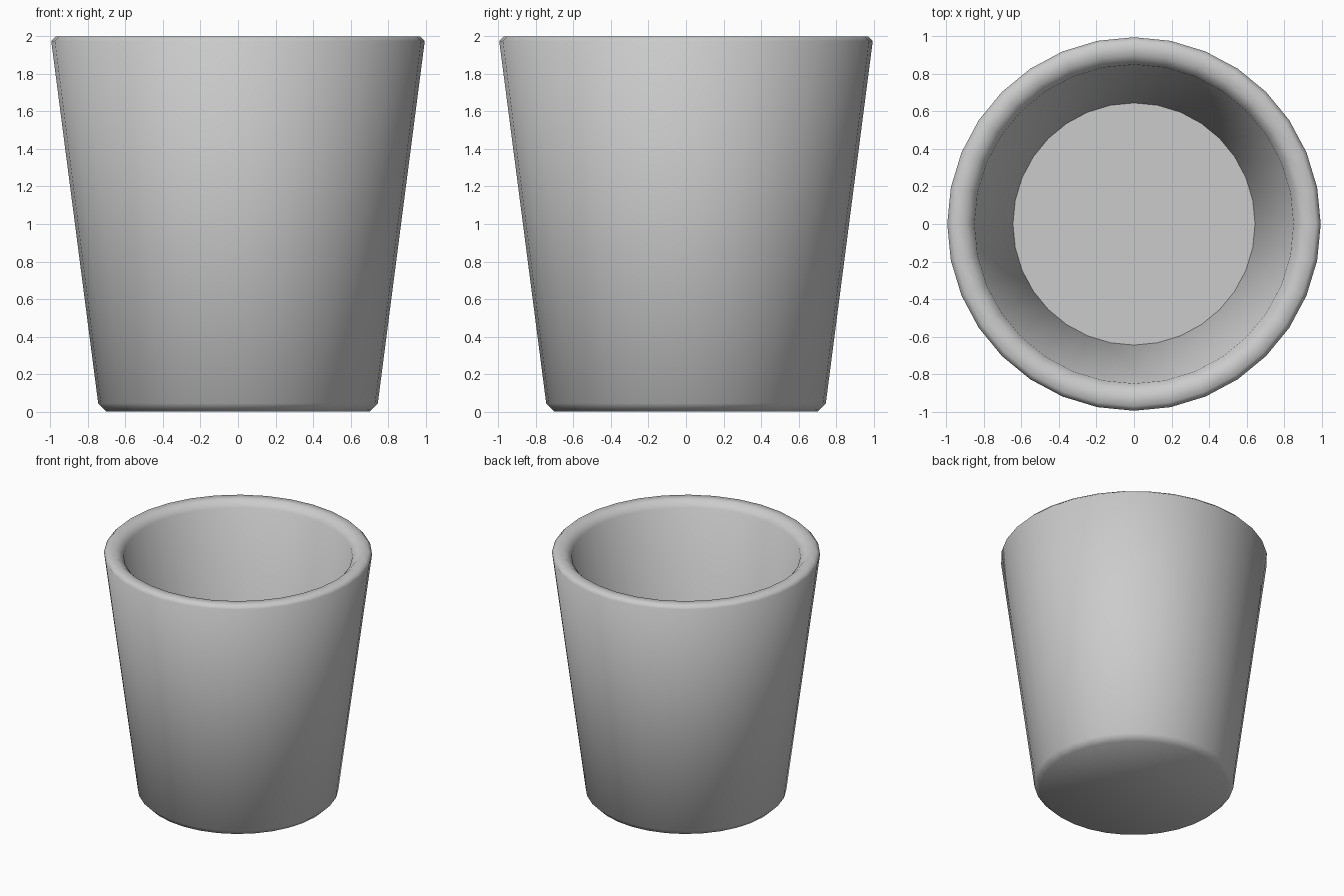
import bpy, bmesh, math

if "Cube" in bpy.data.objects:
    bpy.data.objects.remove(bpy.data.objects["Cube"])

SIDES = 32
# Half section (radius, height): underside, outer wall, bevelled rim, inner wall, floor
PROFILE = [
    (0.70, 0.0), (0.745, 0.045), (0.995, 1.975), (0.97, 2.0),
    (0.90, 2.0), (0.85, 1.95), (0.645, 0.2),
]

bm = bmesh.new()
rings = []
for r, z in PROFILE:
    rings.append([bm.verts.new((r * math.cos(2 * math.pi * i / SIDES),
                                r * math.sin(2 * math.pi * i / SIDES), z))
                  for i in range(SIDES)])

# Walls between neighbouring rings
for low, high in zip(rings, rings[1:]):
    for i in range(SIDES):
        j = (i + 1) % SIDES
        bm.faces.new((low[i], low[j], high[j], high[i]))

# Underside and inner floor
bm.faces.new(rings[0][::-1])
bm.faces.new(rings[-1])
bmesh.ops.recalc_face_normals(bm, faces=bm.faces[:])

mesh = bpy.data.meshes.new("cup")
bm.to_mesh(mesh)
bm.free()
cup = bpy.data.objects.new("cup", mesh)
bpy.context.collection.objects.link(cup)

# Smooth walls and rim, crisp floor edge
bpy.context.view_layer.objects.active = cup
cup.select_set(True)
bpy.ops.object.shade_smooth_by_angle(angle=math.radians(60))
